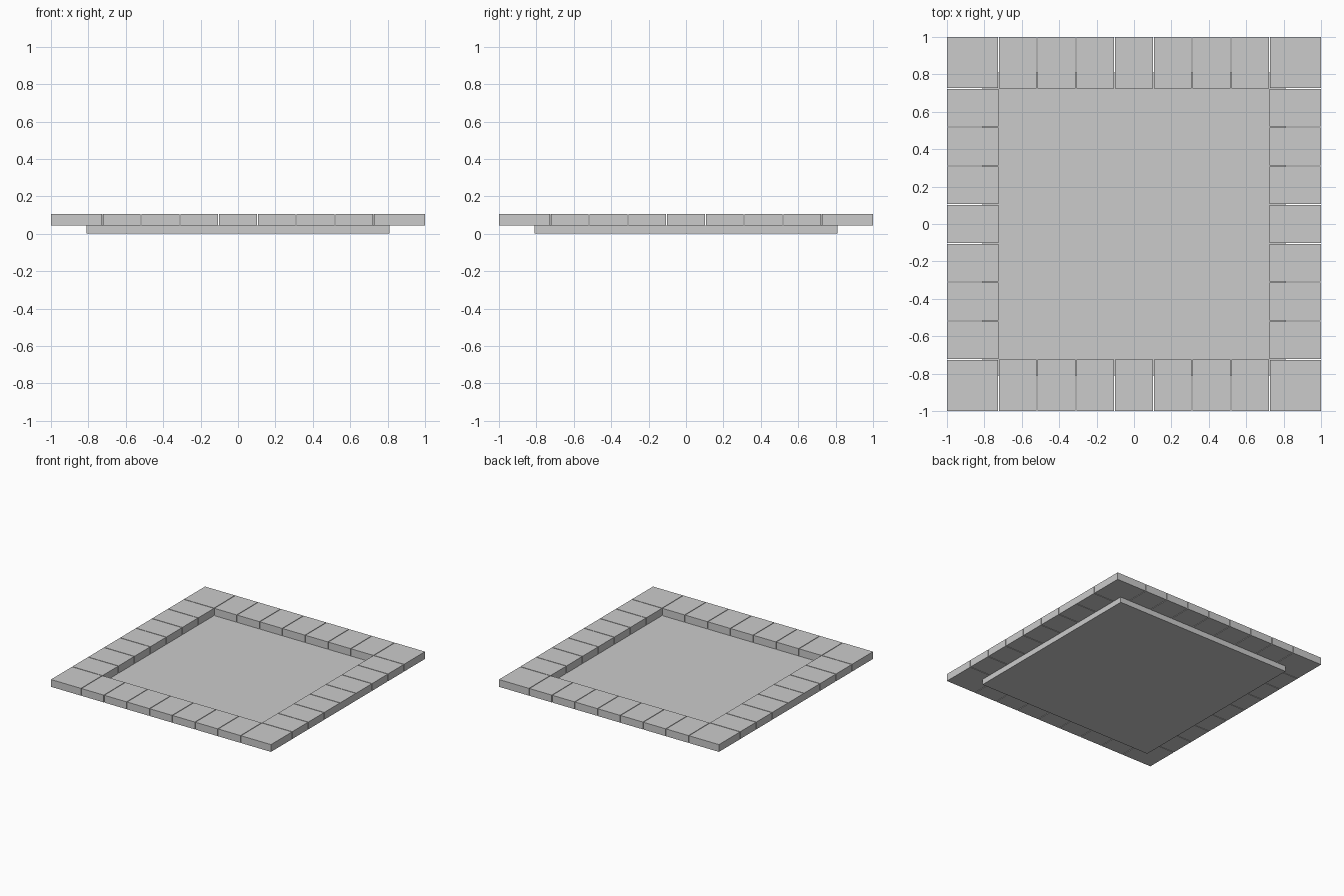
import bpy

if "Cube" in bpy.data.objects:
    bpy.data.objects.remove(bpy.data.objects["Cube"])

Z0, Z1 = 0.045, 0.105      # border stone bottom and top
INNER, OUTER = 0.725, 1.0  # border ring limits
GAP = 0.005                # joint between stones
COUNT = 7                  # stones per side between the corners


def box(name, x0, x1, y0, y1, z0, z1):
    bpy.ops.mesh.primitive_cube_add(size=1, location=((x0 + x1) / 2, (y0 + y1) / 2, (z0 + z1) / 2))
    ob = bpy.context.object
    ob.name = name
    ob.scale = (x1 - x0, y1 - y0, z1 - z0)
    bpy.ops.object.transform_apply(location=False, rotation=False, scale=True)
    return ob


# Base slab, visible as the floor inside the border
box("base_slab", -0.81, 0.81, -0.81, 0.81, 0, Z0)

# Stone intervals along one axis: corner, seven stones, corner
step = 2 * INNER / COUNT
seams = [-INNER + i * step for i in range(COUNT + 1)]
h = GAP / 2
spans = [(a + h, b - h) for a, b in zip(seams[:-1], seams[1:])]

for s in (-1, 1):
    r0, r1 = sorted((s * INNER, s * OUTER))
    # Straight border stones
    for a, b in spans:
        box("border_stone", a, b, r0, r1, Z0, Z1)
        box("border_stone", r0, r1, a, b, Z0, Z1)
    # Corner stones
    for t in (-1, 1):
        x0, x1 = sorted((s * (INNER + h), s * OUTER))
        y0, y1 = sorted((t * (INNER + h), t * OUTER))
        box("corner_stone", x0, x1, y0, y1, Z0, Z1)
